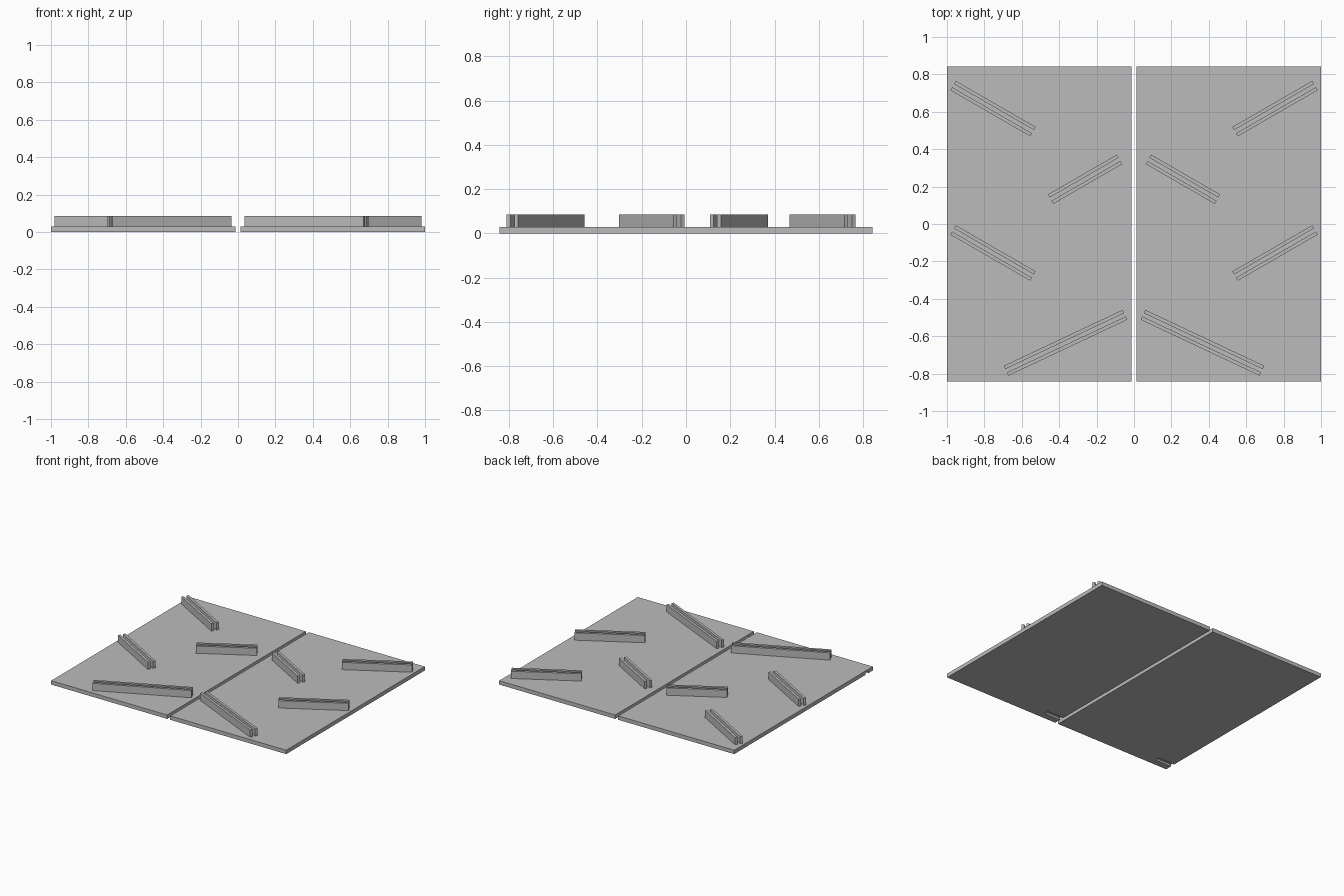
import bpy
from math import radians
from mathutils import Matrix, Vector

cube = bpy.data.objects.get("Cube")
if cube:
    bpy.data.objects.remove(cube, do_unlink=True)

grey = bpy.data.materials.new("plain_grey")
grey.use_nodes = True
colour = (0.5, 0.5, 0.5, 1)
grey.diffuse_color = colour
grey.node_tree.nodes["Principled BSDF"].inputs["Base Color"].default_value = colour

PANEL_TOP, RAIL_TOP = 0.03, 0.086
HALF_DEPTH, GAP = 0.842, 0.013


def box(name, low, high, turn=0.0, centre=(0, 0, 0)):
    """Box between two corners, turned about z and moved to a centre."""
    low, high = Vector(low), Vector(high)
    bpy.ops.mesh.primitive_cube_add(size=1)
    ob = bpy.context.object
    ob.name = name
    ob.data.transform(Matrix.Translation((low + high) / 2) @ Matrix.Diagonal((high - low).to_4d()))
    ob.data.transform(Matrix.Translation(centre) @ Matrix.Rotation(radians(turn), 4, "Z"))
    ob.data.materials.append(grey)
    return ob


def panel(name, x0, x1):
    """Flat panel with a short blind slot underneath, open at its low-x edge."""
    ob = box(name, (x0, -HALF_DEPTH, 0), (x1, HALF_DEPTH, PANEL_TOP))
    cutter = box(name + "_slot_cutter", (x0 - 0.05, -0.79, -0.02), (x0 + 0.14, -0.755, 0.015))
    cutter.hide_render = True
    cut = ob.modifiers.new("slot", "BOOLEAN")
    cut.operation, cut.solver, cut.object = "DIFFERENCE", "EXACT", cutter
    bpy.context.view_layer.objects.active = ob
    bpy.ops.object.modifier_apply(modifier=cut.name)
    bpy.data.objects.remove(cutter, do_unlink=True)


# Two floor panels
panel("right_panel", -1, -GAP)
panel("left_panel", GAP, 1)

# Paired rails: name, centre x, centre y, length, angle
rails = [
    ("back_outer_rail", 0.754, 0.617, 0.493, 30),
    ("back_inner_rail", 0.262, 0.239, 0.426, -30),
    ("middle_outer_rail", 0.754, -0.155, 0.493, 30),
    ("front_inner_rail", 0.366, -0.635, 0.703, -25.2),
]
for name, x, y, length, angle in rails:
    for side, sign in (("left", 1), ("right", -1)):
        for edge, offset in (("rear", 0.0195), ("fore", -0.0195)):
            box(f"{side}_{name}_{edge}",
                (-length / 2, offset - 0.0095, PANEL_TOP),
                (length / 2, offset + 0.0095, RAIL_TOP),
                sign * angle, (sign * x, y, 0))
